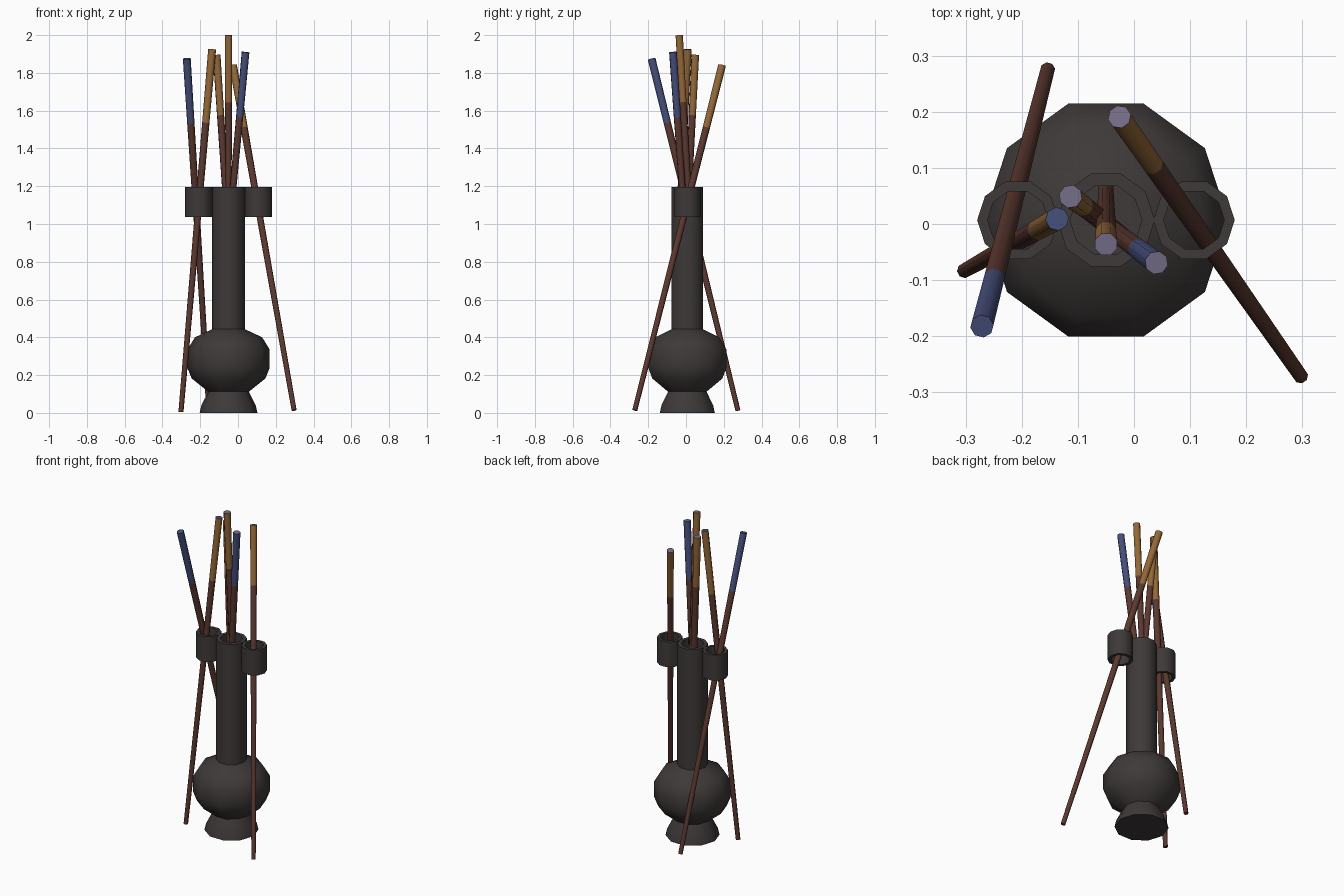
import bpy, math
from mathutils import Vector

if "Cube" in bpy.data.objects:
    bpy.data.objects.remove(bpy.data.objects["Cube"])


def material(name, rgb):
    m = bpy.data.materials.new(name)
    m.diffuse_color = (*rgb, 1)
    m.use_nodes = True
    m.node_tree.nodes["Principled BSDF"].inputs["Base Color"].default_value = m.diffuse_color
    return m


CHARCOAL = material("charcoal", (0.048, 0.041, 0.040))
BROWN = material("dark_brown", (0.105, 0.040, 0.029))
OCHRE = material("ochre", (0.295, 0.138, 0.040))
BLUE = material("slate_blue", (0.061, 0.078, 0.200))
LILAC = material("grey_lilac", (0.17, 0.15, 0.24))


def finish(name, verts, faces, mats, indices=None, angle=50):
    me = bpy.data.meshes.new(name)
    me.from_pydata(verts, [], faces)
    for m in mats:
        me.materials.append(m)
    if indices:
        me.polygons.foreach_set("material_index", indices)
    ob = bpy.data.objects.new(name, me)
    bpy.context.collection.objects.link(ob)
    bpy.ops.object.select_all(action='DESELECT')
    bpy.context.view_layer.objects.active = ob
    ob.select_set(True)
    bpy.ops.object.shade_smooth_by_angle(angle=math.radians(angle))
    return ob


def lathe(name, profile, cx, cy, sides=10, loop=False):
    """Turn an (r, z) outline, running upward on the outside, around z."""
    verts = [(cx + r * math.cos(math.tau * i / sides),
              cy + r * math.sin(math.tau * i / sides), z)
             for r, z in profile for i in range(sides)]
    n = len(profile)
    faces = []
    for k in range(n if loop else n - 1):
        a, b = k * sides, (k + 1) % n * sides
        for i in range(sides):
            j = (i + 1) % sides
            faces.append((a + i, a + j, b + j, b + i))
    if not loop:
        faces.append(tuple(reversed(range(sides))))
        faces.append(tuple(range((n - 1) * sides, n * sides)))
    return finish(name, verts, faces, [CHARCOAL])


def stick(name, top, bottom, tip_z, tip, cap, sides=8):
    """Tapered rod with a coloured upper part above tip_z."""
    top, bottom = Vector(top), Vector(bottom)
    axis = top - bottom
    rot = axis.to_track_quat('Z', 'Y')
    t = (tip_z - bottom.z) / axis.z
    verts = []
    for f in (0, t, 1):
        r = 0.0135 + 0.0075 * f
        for i in range(sides):
            a = math.tau * (i + 0.5) / sides
            verts.append(bottom + axis * f
                         + rot @ Vector((r * math.cos(a), r * math.sin(a), 0)))
    faces, idx = [], []
    for k in range(2):
        for i in range(sides):
            j = (i + 1) % sides
            faces.append((k * sides + i, k * sides + j,
                          (k + 1) * sides + j, (k + 1) * sides + i))
            idx.append(k)
    faces += [tuple(reversed(range(sides))), tuple(range(2 * sides, 3 * sides))]
    idx += [0, 2]
    finish(name, verts, faces, [BROWN, tip, cap], idx)


CX, CY, TOP = -0.05, 0.007, 1.195

# Vase: foot, bulb, long neck and hollow inside
lathe("vase", [(0.153, 0), (0.144, 0.04), (0.107, 0.112), (0.195, 0.182),
               (0.218, 0.24), (0.218, 0.335), (0.178, 0.40), (0.087, 0.443),
               (0.087, TOP), (0.064, TOP), (0.064, 0.15)], CX, CY)

# Open side rings at the neck
for side, s in (("left", -1), ("right", 1)):
    lathe(side + "_ring", [(0.0725, 1.037), (0.0725, TOP), (0.054, TOP),
                           (0.054, 1.037)], CX + s * 0.157, CY, loop=True)

# Sticks leaning through the side rings
stick("left_blue_stick", (-0.271, -0.182, 1.875), (-0.154, 0.275, 0.012), 1.535, BLUE, BLUE)
stick("left_ochre_stick", (-0.137, 0.009, 1.925), (-0.302, -0.083, 0.005), 1.535, OCHRE, BLUE)
stick("right_ochre_stick", (-0.026, 0.191, 1.84), (0.297, -0.271, 0.014), 1.51, OCHRE, LILAC)

# Sticks standing in the neck
stick("middle_stick", (-0.05, -0.036, 2.0), (-0.05, 0.07, 0.16), 1.645, OCHRE, LILAC)
stick("back_stick", (-0.113, 0.049, 1.895), (0.0, -0.035, 0.16), 1.575, OCHRE, LILAC)
stick("front_blue_stick", (0.04, -0.069, 1.91), (-0.12, 0.05, 0.16), 1.565, BLUE, LILAC)
